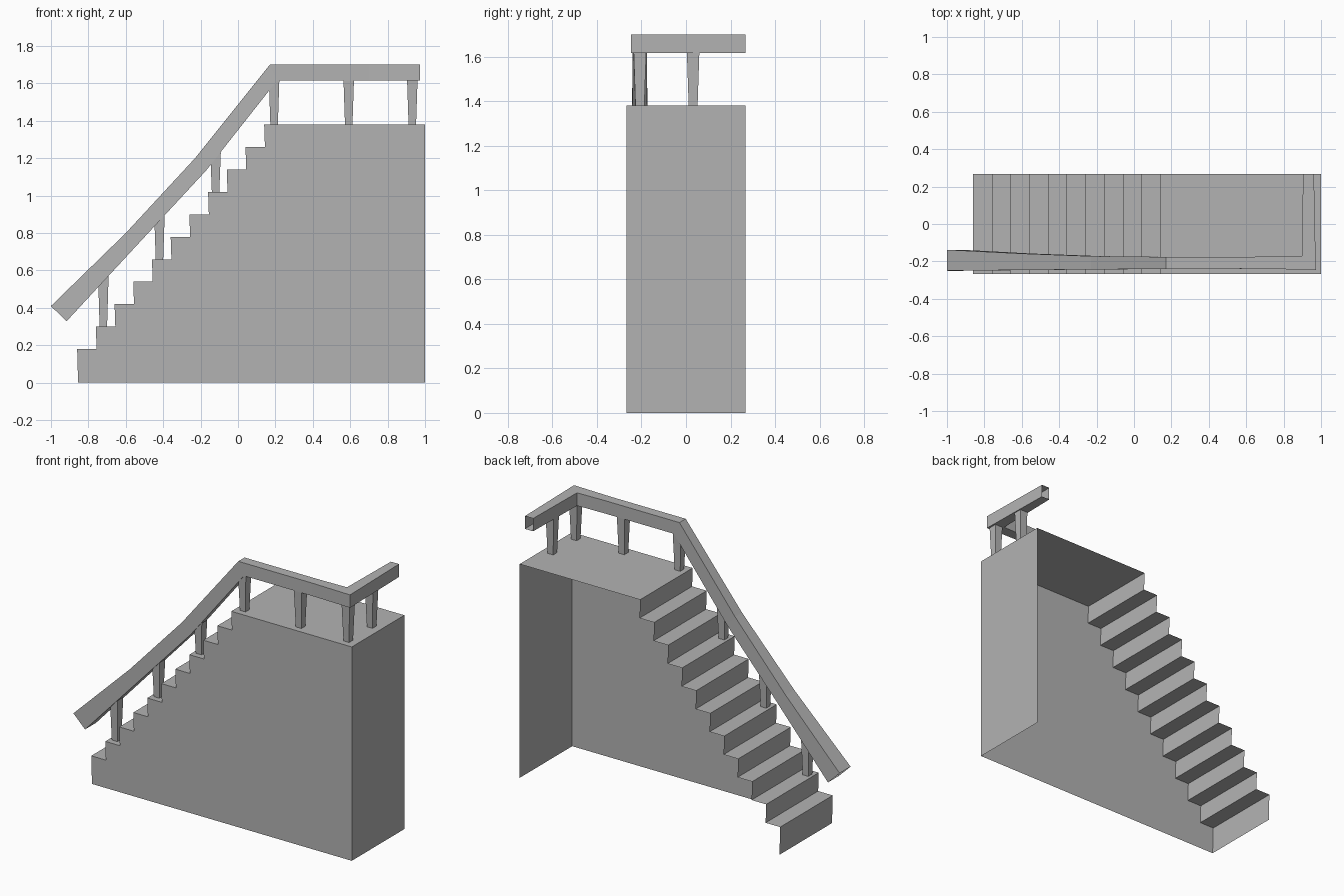
import bpy, bmesh

if "Cube" in bpy.data.objects:
    bpy.data.objects.remove(bpy.data.objects["Cube"])

GREY = (0.45, 0.45, 0.45, 1)
mat = bpy.data.materials.new("plain grey")
mat.use_nodes = True
mat.diffuse_color = GREY
mat.node_tree.nodes["Principled BSDF"].inputs["Base Color"].default_value = GREY

STEPS, RUN, RISE = 11, 0.1, 0.12
FRONT, BACK = -0.268, 0.268
LANDING = 1.38


def finish(bm, name, recalc=True):
    if recalc:
        bmesh.ops.recalc_face_normals(bm, faces=bm.faces)
    mesh = bpy.data.meshes.new(name)
    bm.to_mesh(mesh)
    bm.free()
    mesh.materials.append(mat)
    obj = bpy.data.objects.new(name, mesh)
    bpy.context.collection.objects.link(obj)
    return obj


def loft(name, rings):
    """Open-ended four-sided tube through a list of rings."""
    bm = bmesh.new()
    loops = [[bm.verts.new(p) for p in ring] for ring in rings]
    for a, b in zip(loops, loops[1:]):
        for i in range(4):
            j = (i + 1) % 4
            bm.faces.new((a[i], a[j], b[j], b[i]))
    return finish(bm, name)


# Staircase shell: treads, risers, landing, end wall and front wall (open back and base)
profile = [(-0.855, 0)]
for i in range(STEPS):
    x, z = -0.86 + RUN * i, 0.18 + RISE * i
    profile.append((x, z))
    if i < STEPS - 1:
        profile.append((x + RUN + 0.004, z))
profile += [(1, LANDING), (1, 0)]

bm = bmesh.new()
near = [bm.verts.new((x, FRONT, z)) for x, z in profile]
far = [bm.verts.new((x, BACK, z)) for x, z in profile]
for i in range(len(profile) - 1):
    bm.faces.new((near[i], near[i + 1], far[i + 1], far[i]))
bm.faces.new(near[::-1])
finish(bm, "staircase", recalc=False)

# Handrail: sloping part as (top x, top z, bottom x, bottom z, outer y, inner y)
slope = [
    (-1.0, 0.41, -0.917, 0.328, -0.25, -0.138),
    (-0.6, 0.80, -0.545, 0.73, -0.246, -0.158),
    (-0.23, 1.20, -0.17, 1.135, -0.243, -0.172),
    (0.17, 1.70, 0.21, 1.617, -0.24, -0.176),
]
rings = [[(tx, yo, tz), (tx, yi, tz), (bx, yi, bz), (bx, yo, bz)]
         for tx, tz, bx, bz, yo, yi in slope]
# Level part turns the corner and runs to the back edge
for (xo, yo), (xi, yi) in [((0.70, -0.239), (0.70, -0.175)),
                           ((0.972, -0.246), (0.897, -0.17)),
                           ((0.962, BACK), (0.904, BACK))]:
    rings.append([(xo, yo, 1.70), (xi, yi, 1.70), (xi, yi, 1.617), (xo, yo, 1.617)])
loft("handrail", rings)


# Tapered posts, narrower at the foot
def post(name, x, y, foot, head, low=0.02, high=0.028):
    loft(name, [[(x + sx * r, y + sy * r, z)
                 for sx, sy in ((-1, -1), (1, -1), (1, 1), (-1, 1))]
                for r, z in ((low, foot), (high, head))])


for n, (step, rail) in enumerate([(1, 0.57), (4, 0.90), (7, 1.23)]):
    post(f"stair_post_{n + 1}", -0.72 + 0.3 * n, -0.21, 0.18 + RISE * step, rail)
post("landing_post_1", 0.193, -0.208, LANDING, 1.62)
post("landing_post_2", 0.592, -0.208, LANDING, 1.62)
post("corner_post", 0.932, -0.207, LANDING, 1.62)
post("back_post", 0.932, 0.032, LANDING, 1.62)
